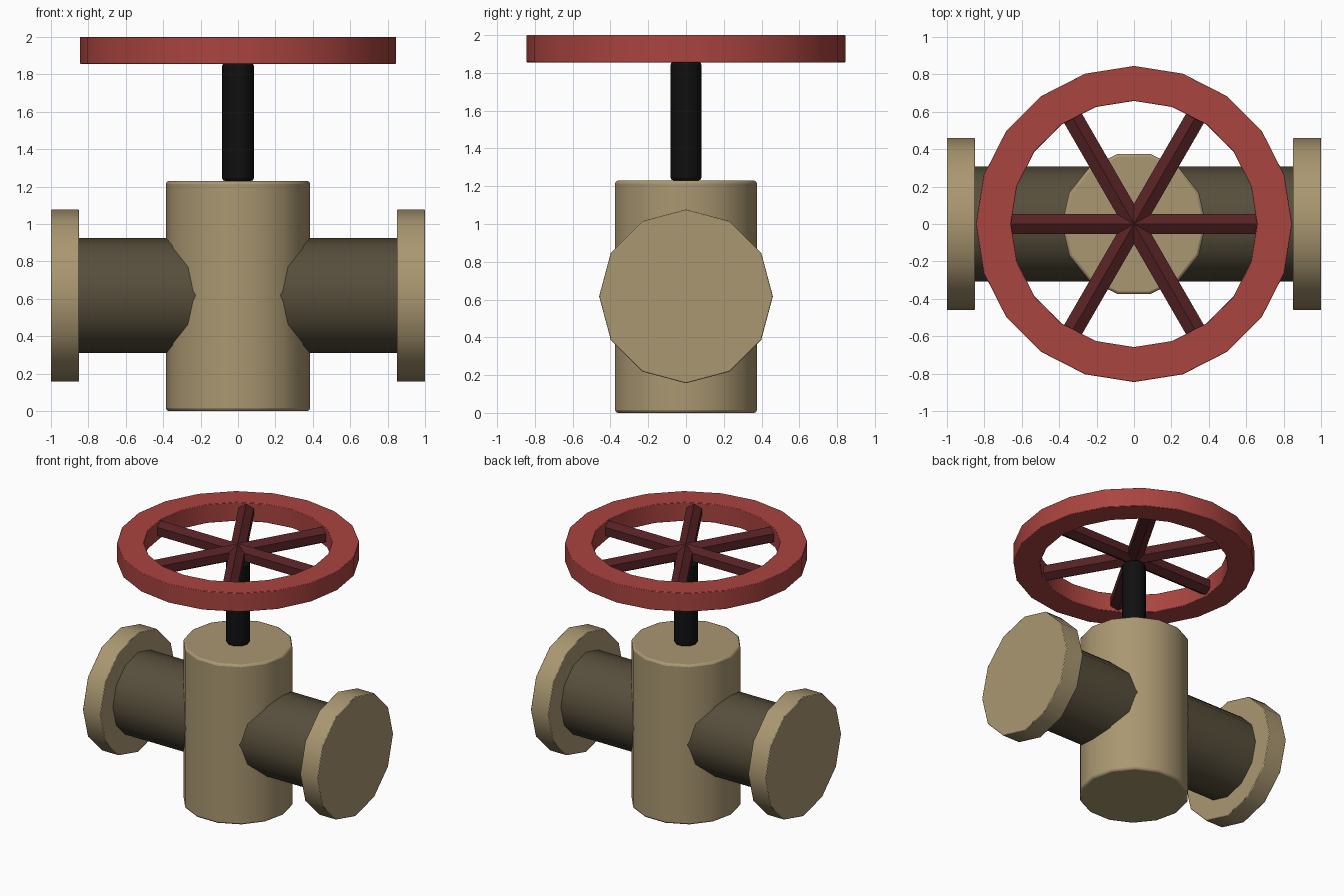
import bpy, bmesh, math
from mathutils import Matrix

if "Cube" in bpy.data.objects:
    bpy.data.objects.remove(bpy.data.objects["Cube"], do_unlink=True)


def material(name, rgb):
    m = bpy.data.materials.new(name)
    m.use_nodes = True
    m.diffuse_color = (*rgb, 1)
    m.node_tree.nodes["Principled BSDF"].inputs["Base Color"].default_value = (*rgb, 1)
    return m


TAN = material("tan", (0.40, 0.31, 0.165))
BROWN = material("dark brown", (0.095, 0.076, 0.044))
RED = material("red", (0.40, 0.058, 0.05))
MAROON = material("maroon", (0.095, 0.016, 0.018))
BLACK = material("black", (0.005, 0.005, 0.005))


def finish(bm, name, mat, location, bevel, smooth_angle):
    bmesh.ops.recalc_face_normals(bm, faces=bm.faces)
    mesh = bpy.data.meshes.new(name)
    bm.to_mesh(mesh)
    bm.free()
    mesh.materials.append(mat)
    obj = bpy.data.objects.new(name, mesh)
    bpy.context.collection.objects.link(obj)
    obj.location = location
    bpy.ops.object.select_all(action='DESELECT')
    obj.select_set(True)
    bpy.context.view_layer.objects.active = obj
    if smooth_angle:
        bpy.ops.object.shade_smooth_by_angle(angle=math.radians(smooth_angle))
    if bevel:
        mod = obj.modifiers.new("Soft edges", 'BEVEL')
        mod.width = bevel
        mod.segments = 2
        mod.limit_method = 'ANGLE'
        mod.angle_limit = math.radians(50)
    return obj


def cylinder(name, mat, radius, length, sides, location, turn=Matrix(), bevel=0, smooth=40):
    """Cylinder with its first corner on +y, then turned."""
    bm = bmesh.new()
    bmesh.ops.create_cone(bm, cap_ends=True, segments=sides, radius1=radius,
                          radius2=radius, depth=length,
                          matrix=turn @ Matrix.Rotation(math.pi / 2, 4, 'Z')
                          if sides % 4 else turn)
    return finish(bm, name, mat, location, bevel, smooth)


def ring(name, mat, outer, inner, height, sides, location):
    """Square-section ring."""
    bm = bmesh.new()
    section = [(inner, -height / 2), (outer, -height / 2), (outer, height / 2), (inner, height / 2)]
    loops = []
    for i in range(sides):
        a = math.tau * i / sides
        loops.append([bm.verts.new((r * math.cos(a), r * math.sin(a), z)) for r, z in section])
    for i in range(sides):
        a, b = loops[i], loops[(i + 1) % sides]
        for j in range(4):
            k = (j + 1) % 4
            bm.faces.new((a[j], b[j], b[k], a[k]))
    return finish(bm, name, mat, location, 0.004, 40)


SIDEWAYS = Matrix.Rotation(math.pi / 2, 4, 'Y')
PIPE_Z = 0.617
WHEEL_Z = 1.928

# Valve body and crossing pipe
# (bmesh circles start on +y or +x; the helper turns them as needed)
body = cylinder("valve_body", TAN, 0.385, 1.23, 14, (0, 0, 0.615), bevel=0.015)
cylinder("pipe", BROWN, 0.308, 1.74, 12, (0, 0, PIPE_Z), SIDEWAYS)

# End flanges
for side, x in (("left", 0.925), ("right", -0.925)):
    cylinder(side + "_flange", TAN, 0.46, 0.15, 12, (x, 0, PIPE_Z), SIDEWAYS, bevel=0.005)

# Stem
cylinder("stem", BLACK, 0.085, 0.63, 10, (0, 0, 1.545), bevel=0.015)

# Hand wheel with three full-width spokes
ring("wheel_rim", RED, 0.845, 0.658, 0.144, 20, (0, 0, WHEEL_Z))
for i in range(3):
    turn = Matrix.Rotation(math.pi / 3 * i, 4, 'Z') @ SIDEWAYS
    cylinder("spoke_%d" % (i + 1), MAROON, 0.062, 1.31, 6, (0, 0, WHEEL_Z), turn, smooth=0)

# Stand every part's orientation on final transforms
bpy.context.view_layer.update()
